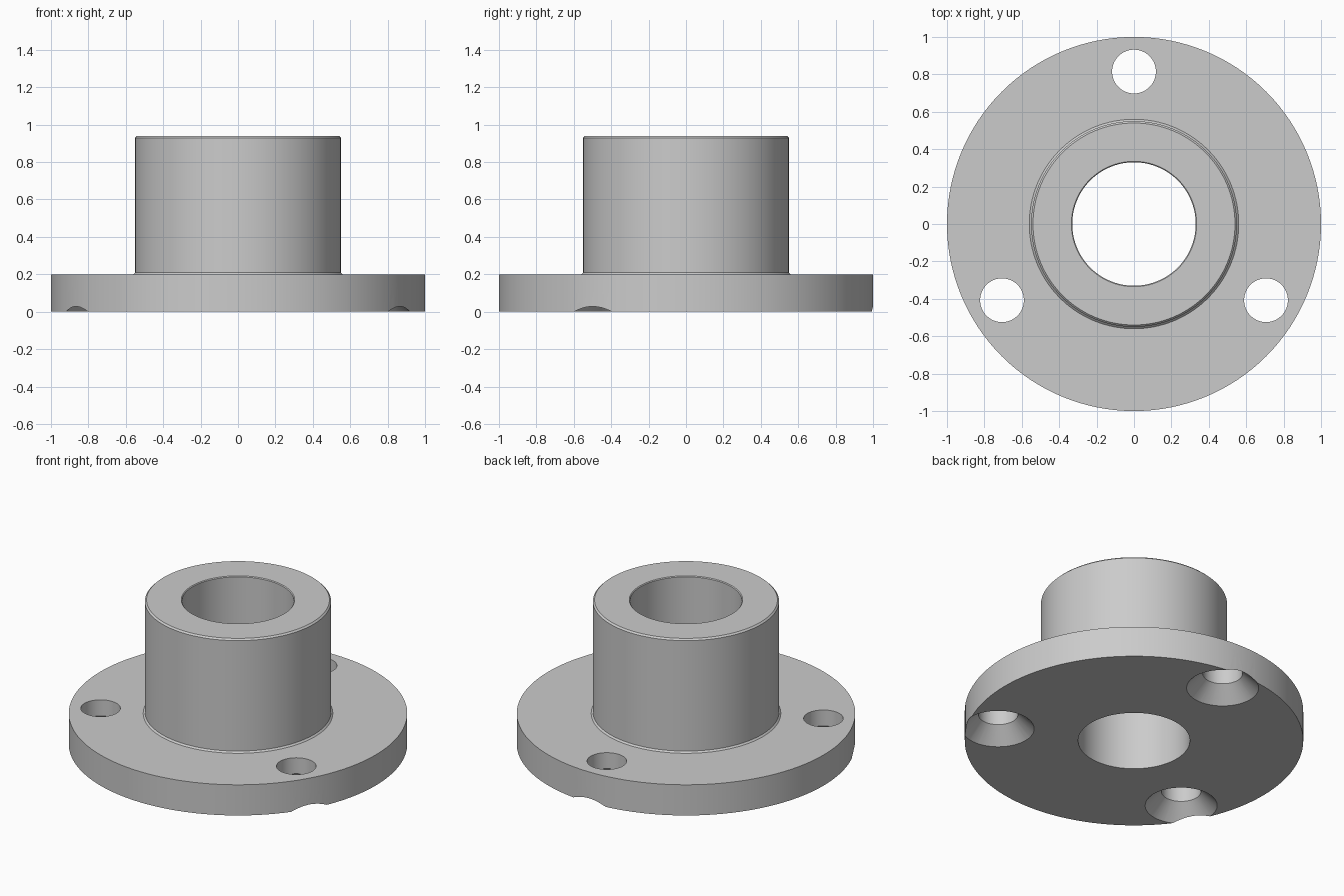
import bpy
import bmesh
import math

SEGMENTS = 128
FLANGE_R, FLANGE_H = 1.0, 0.2
HUB_R, HUB_TOP, BORE_R = 0.55, 0.94, 0.33
BOLT_CIRCLE, HOLE_R, SINK_R = 0.815, 0.117, 0.213
SINK_DEPTH = SINK_R - HOLE_R
EDGE = 0.01

cube = bpy.data.objects.get("Cube")
if cube:
    bpy.data.objects.remove(cube, do_unlink=True)


def make_material(name, color):
    mat = bpy.data.materials.new(name)
    mat.use_nodes = True
    mat.diffuse_color = color
    mat.node_tree.nodes["Principled BSDF"].inputs["Base Color"].default_value = color
    return mat


def lathe(name, profile, steps, closed):
    """Revolve an (r, z) profile about the z axis."""
    bm = bmesh.new()
    verts = [bm.verts.new((r, 0, z)) for r, z in profile]
    pairs = list(zip(verts, verts[1:]))
    if closed:
        pairs.append((verts[-1], verts[0]))
    edges = [bm.edges.new(p) for p in pairs]
    bmesh.ops.spin(bm, geom=verts + edges, cent=(0, 0, 0), axis=(0, 0, 1),
                   angle=math.tau, steps=steps, use_duplicate=False)
    bmesh.ops.remove_doubles(bm, verts=bm.verts[:], dist=1e-5)
    bmesh.ops.recalc_face_normals(bm, faces=bm.faces[:])
    mesh = bpy.data.meshes.new(name)
    bm.to_mesh(mesh)
    bm.free()
    obj = bpy.data.objects.new(name, mesh)
    bpy.context.collection.objects.link(obj)
    return obj


# Flange, hub and bore as one turned body, with a small fillet and broken edges
body = lathe("flanged_bushing", [
    (BORE_R, 0), (FLANGE_R, 0), (FLANGE_R, FLANGE_H),
    (HUB_R + EDGE, FLANGE_H), (HUB_R, FLANGE_H + EDGE),
    (HUB_R, HUB_TOP - EDGE), (HUB_R - EDGE, HUB_TOP),
    (BORE_R + EDGE / 2, HUB_TOP), (BORE_R, HUB_TOP - EDGE / 2),
], SEGMENTS, True)
body.data.materials.append(make_material("plain_grey", (0.6, 0.6, 0.6, 1)))

# Three bolt holes, countersunk from below
OVER = 0.05
bpy.context.view_layer.objects.active = body
body.select_set(True)
for i in range(3):
    angle = math.radians(90 + 120 * i)
    cutter = lathe("bolt_hole_cutter", [
        (0, -OVER), (SINK_R + OVER, -OVER), (HOLE_R, SINK_DEPTH),
        (HOLE_R, FLANGE_H + OVER), (0, FLANGE_H + OVER),
    ], 64, False)
    cutter.location = (BOLT_CIRCLE * math.cos(angle), BOLT_CIRCLE * math.sin(angle), 0)
    cutter.hide_render = True
    bpy.context.view_layer.update()
    cut = body.modifiers.new("bolt_hole", "BOOLEAN")
    cut.operation = "DIFFERENCE"
    cut.solver = "EXACT"
    cut.object = cutter
    bpy.ops.object.modifier_apply(modifier=cut.name)
    bpy.data.objects.remove(cutter, do_unlink=True)

# Smooth round walls, crisp edges
bpy.ops.object.select_all(action="DESELECT")
body.select_set(True)
bpy.context.view_layer.objects.active = body
bpy.ops.object.shade_smooth_by_angle(angle=math.radians(30))
